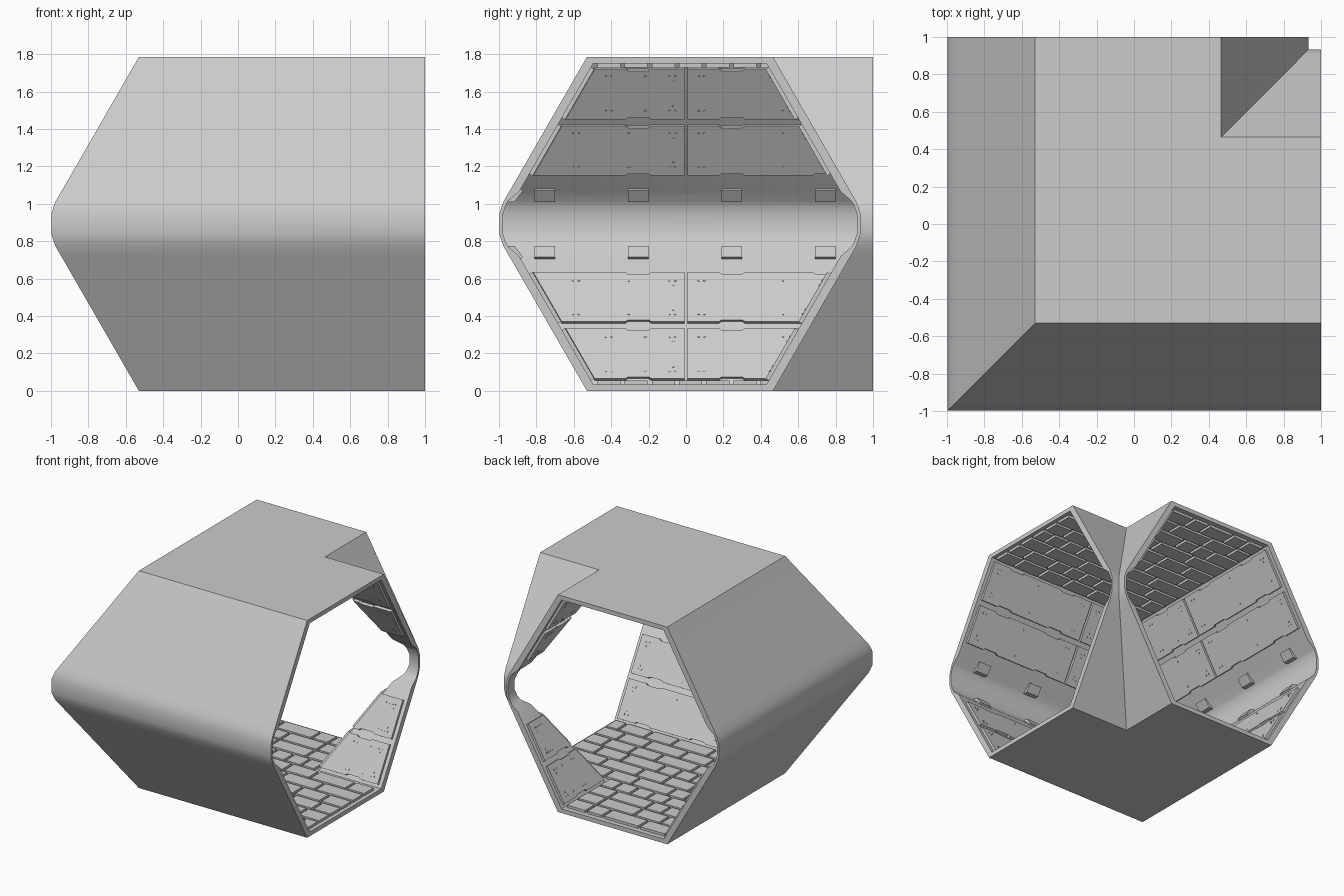
import bpy, bmesh, math, random

if "Cube" in bpy.data.objects:
    bpy.data.objects.remove(bpy.data.objects["Cube"])

random.seed(4)
H = 1.785            # overall height
MID = -0.0325        # centre line of each tunnel leg
VARIANTS = [(s, f) for s in (False, True) for f in (False, True)]


def place(a, u, z, swap, flip):
    """a = along the leg, u = across it; swap picks the leg, flip the upper half."""
    z = H - z if flip else z
    return (u, a, z) if swap else (a, u, z)


def finish(name, bm, angle=20):
    bmesh.ops.recalc_face_normals(bm, faces=bm.faces)
    me = bpy.data.meshes.new(name)
    bm.to_mesh(me)
    bm.free()
    ob = bpy.data.objects.new(name, me)
    bpy.context.collection.objects.link(ob)
    bpy.ops.object.select_all(action='DESELECT')
    ob.select_set(True)
    bpy.context.view_layer.objects.active = ob
    bpy.ops.object.shade_smooth_by_angle(angle=math.radians(angle))
    return ob


def prism(bm, base, top):
    """Closed solid between two matching outlines."""
    b = [bm.verts.new(p) for p in base]
    t = [bm.verts.new(p) for p in top]
    n = len(b)
    bm.faces.new(b[::-1])
    bm.faces.new(t)
    for i in range(n):
        bm.faces.new((b[i], b[(i + 1) % n], t[(i + 1) % n], t[i]))


# Tunnel shell: closed hexagonal section swept round a mitred corner
def full_loop(quarter):
    left = quarter + [(u, H - z) for u, z in reversed(quarter)]
    return left + [(2 * MID - u, z) for u, z in reversed(left)]


outer = full_loop([(-0.53, 0), (-0.945, 0.72), (-0.974, 0.77), (-0.986, 0.80), (-0.998, 0.84)])
inner = full_loop([(-0.496, 0.035), (-0.892, 0.72), (-0.95, 0.77), (-0.966, 0.80), (-0.981, 0.85)])
bm = bmesh.new()


def sweep(loop):
    rings = [[bm.verts.new((1, u, z)) for u, z in loop],
             [bm.verts.new((u, u, z)) for u, z in loop],
             [bm.verts.new((u, 1, z)) for u, z in loop]]
    n = len(loop)
    for r, s in zip(rings, rings[1:]):
        for i in range(n):
            j = (i + 1) % n
            bm.faces.new((r[i], r[j], s[j], s[i]))
    return rings


ro, ri = sweep(outer), sweep(inner)
for k in (0, 2):                       # rims at both openings
    for i in range(len(outer)):
        j = (i + 1) % len(outer)
        bm.faces.new((ro[k][i], ro[k][j], ri[k][j], ri[k][i]))
finish("tunnel_shell", bm, 24)


# Wall coordinates: height z on the sloping wall, lifted by d along its normal
def wall_point(a, z, d, inside):
    u = -0.505 - (z - 0.05) * 0.577 + 0.866 * d
    return a, (2 * MID - u if inside else u), z + 0.5 * d


def miter(z, inside):
    u = -0.505 - (z - 0.05) * 0.577
    return 2 * MID - u + 0.005 if inside else u + 0.02


TEETH = [(-0.81, -0.70), (-0.31, -0.20), (0.19, 0.30), (0.69, 0.80)]


def edge(a0, a1, z, jog):
    """Stepped panel edge running from a0 to a1."""
    pts = [(a0, z)]
    for t0, t1 in TEETH:
        if t0 - 0.03 > a0 and t1 + 0.03 < a1:
            pts += [(t0 - 0.015, z), (t0, z + jog), (t1, z + jog), (t1 + 0.015, z)]
    return pts + [(a1, z)]


# Wall panels and their bolts
panels, bolts = bmesh.new(), bmesh.new()


def bolt(a, z, inside, v):
    r = 0.006
    ring = [(a + r * math.cos(k * math.pi / 3), z + r * math.sin(k * math.pi / 3)) for k in range(6)]
    prism(bolts, [place(*wall_point(p, q, 0.015, inside), *v) for p, q in ring],
          [place(*wall_point(p, q, 0.024, inside), *v) for p, q in ring])


for v in VARIANTS:
    for inside in (False, True):
        for z0, z1 in ((0.055, 0.325), (0.36, 0.625)):
            spans = [(None, 0.97)] if inside else [(None, -0.008), (0.008, 0.97)]
            for start, end in spans:
                l0 = miter(z0, inside) if start is None else start
                l1 = miter(z1, inside) if start is None else start
                outline = edge(l0, end, z0, 0.01) + edge(l1, end, z1, -0.01)[::-1]
                prism(panels, [place(*wall_point(a, z, -0.004, inside), *v) for a, z in outline],
                      [place(*wall_point(a, z, 0.02, inside), *v) for a, z in outline])
                for z in (z0 + 0.04, z1 - 0.045):
                    s = max(l0, l1) + 0.06
                    for a in (s, s + 0.03, (s + end) / 2, end - 0.08, end - 0.05):
                        bolt(a, z, inside, v)
                    bolt(end - 0.06, z + (0.025 if z < z0 + 0.1 else -0.025), inside, v)
finish("wall_panels", panels)
finish("panel_bolts", bolts)

# Locking teeth bridging the ledges beside the rounded side channel
bm = bmesh.new()
section = [(-0.885, 0.705), (-0.90, 0.745), (-0.955, 0.775), (-0.917, 0.775), (-0.872, 0.715)]
section = [section[0], section[2], section[3], section[4]]
for v in VARIANTS:
    for inside in (False, True):
        for t0, t1 in TEETH:
            if inside and t0 < 0.85:
                continue
            sec = [(2 * MID - u, z) if inside else (u, z) for u, z in section]
            prism(bm, [place(t0, u, z, *v) for u, z in sec],
                  [place(t1, u, z, *v) for u, z in sec])
finish("channel_teeth", bm)

# Floor and ceiling plates: staggered tiles with open grooves, L-shaped area
for name, flip in (("floor_plates", False), ("ceiling_plates", True)):
    bm = bmesh.new()
    gap = 0.011
    for row in range(10):
        y0 = -0.485 + row * 0.1455
        y1 = y0 + 0.1455
        limit = 0.98 if y1 < 0.44 else 0.42
        x = -0.485
        while x < limit - 0.01:
            nx = x + random.choice((0.15, 0.24, 0.33))
            if nx > limit - 0.1:
                nx = limit
            c = [(x + gap, y0 + gap), (nx - gap, y0 + gap), (nx - gap, y1 - gap), (x + gap, y1 - gap)]
            prism(bm, [place(a, b, 0.03, False, flip) for a, b in c],
                  [place(a, b, 0.056, False, flip) for a, b in c])
            x = nx
    finish(name, bm)
